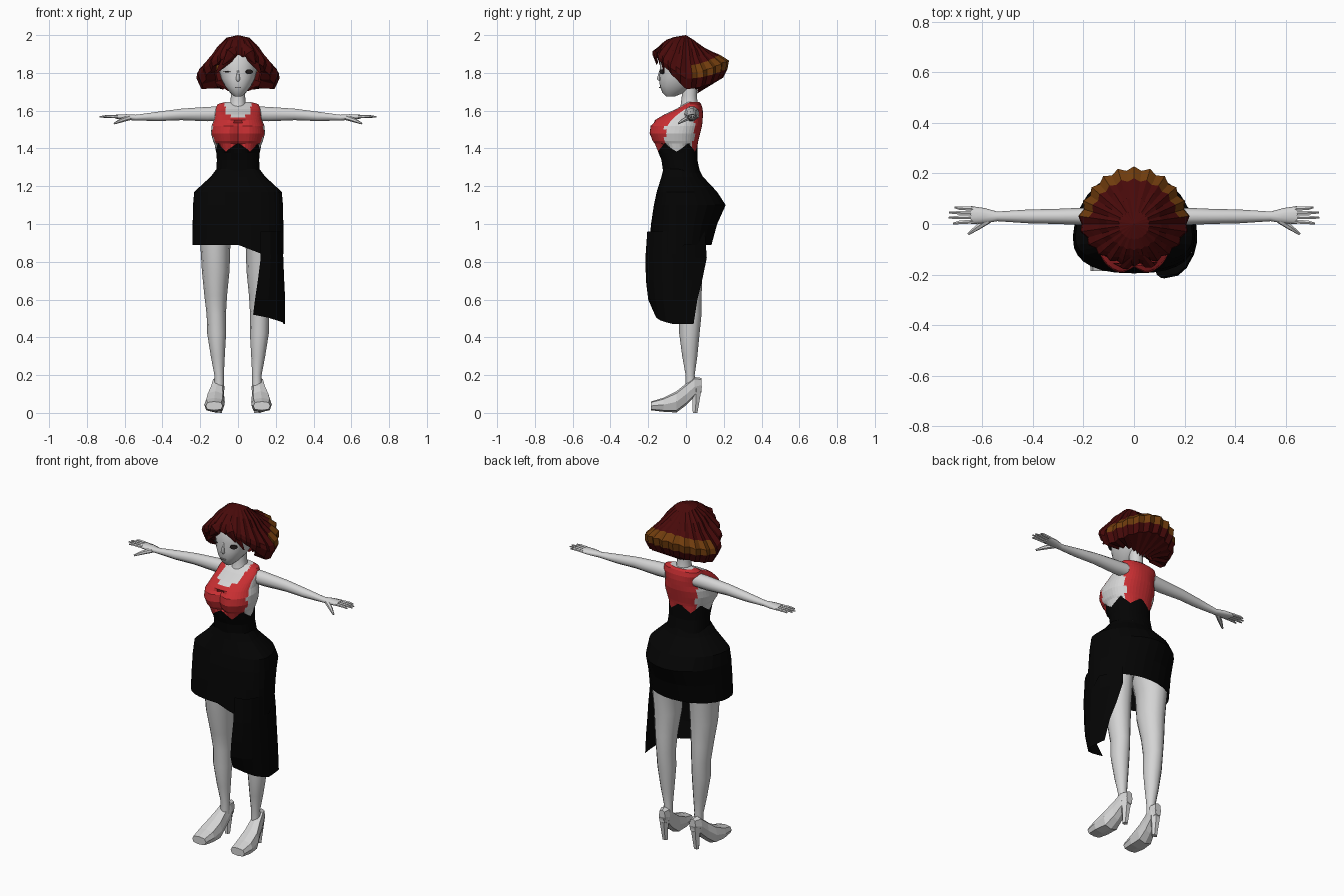
import bpy, bmesh, math
from mathutils import Vector as V

if "Cube" in bpy.data.objects:
    bpy.data.objects.remove(bpy.data.objects["Cube"])


def material(name, rgb):
    m = bpy.data.materials.new(name)
    m.diffuse_color = (*rgb, 1)
    m.use_nodes = True
    m.node_tree.nodes["Principled BSDF"].inputs["Base Color"].default_value = m.diffuse_color
    return m


SKIN = material("pale skin", (0.66, 0.66, 0.66))
RED = material("bright red cloth", (0.58, 0.028, 0.032))
BLACK = material("black cloth", (0.0012, 0.0012, 0.0012))
HAIR = material("dark red hair", (0.065, 0.003, 0.003))
TIPS = material("orange brown hair band", (0.16, 0.045, 0.004))
DARK = material("dark eye", (0.02, 0.015, 0.015))
LIP = material("grey lip", (0.38, 0.36, 0.36))


def oval(c, u, v, n=12, p=2.0):
    """Closed super-ellipse ring around c, spanned by half axes u and v."""
    pts = []
    for i in range(n):
        a = 2 * math.pi * i / n
        k, s = math.cos(a), math.sin(a)
        pts.append(V(c) + V(u) * math.copysign(abs(k) ** (2 / p), k)
                   + V(v) * math.copysign(abs(s) ** (2 / p), s))
    return pts


def loft(name, rings, mats, caps=(True, True), smooth=False, closed=True, rule=None):
    """Skin a list of rings; rule(centre, row, column) picks the material index."""
    bm = bmesh.new()
    rows = [[bm.verts.new(p) for p in r] for r in rings]
    n = len(rows[0])
    for j in range(len(rows) - 1):
        for i in range(n if closed else n - 1):
            k = (i + 1) % n
            f = bm.faces.new((rows[j][i], rows[j][k], rows[j + 1][k], rows[j + 1][i]))
            f.smooth = smooth
            if rule:
                f.material_index = rule(f.calc_center_median(), j, i)
    for on, row in zip(caps, (rows[0], rows[-1])):
        if on:
            bm.faces.new(row)
    bmesh.ops.remove_doubles(bm, verts=bm.verts, dist=0.0005)
    bmesh.ops.recalc_face_normals(bm, faces=bm.faces)
    me = bpy.data.meshes.new(name)
    bm.to_mesh(me)
    bm.free()
    for m in mats:
        me.materials.append(m)
    ob = bpy.data.objects.new(name, me)
    bpy.context.collection.objects.link(ob)
    return ob


def level(z, rx, yf, yb, n, p=2.0):
    """Horizontal ring from its half width and front/back y."""
    return oval((0, (yf + yb) / 2, z), (rx, 0, 0), (0, (yb - yf) / 2, 0), n, p)


def tube(name, path, mat, n=6, flat=1.0):
    """Tapering tube; path holds (x, y, z, radius)."""
    d = (V(path[-1][:3]) - V(path[0][:3])).normalized()
    u = d.cross(V((0, 1, 0))).normalized()
    w = d.cross(u)
    return loft(name, [oval(q[:3], u * q[3], w * q[3] * flat, n) for q in path], [mat])


# torso with bodice: red cloth, bare neckline and armholes, black waist
T = [(1.27, .115, -.12, .075), (1.34, .112, -.13, .06), (1.41, .117, -.16, .06),
     (1.44, .132, -.185, .065), (1.48, .143, -.2, .075), (1.52, .14, -.195, .085),
     (1.55, .128, -.165, .088), (1.58, .122, -.115, .09), (1.61, .12, -.05, .088),
     (1.635, .108, -.01, .08), (1.645, .07, .005, .07)]
fine = [T[0]]
for a, b in zip(T, T[1:]):
    fine += [tuple((p + q) / 2 for p, q in zip(a, b)), b]
rings = [level(z, rx, a, b, 48, 2.3) for z, rx, a, b in fine]
for r in rings:                                   # valley between the bust
    for q in r:
        if q.y < -.08 and abs(q.x) < .05 and 1.41 < q.z < 1.54:
            q.y += .03 * (1 - abs(q.x) / .05)
for i, q in enumerate(rings[4]):                  # zigzag edge of the bodice
    q.z += .011 * (abs((i + 4) % 8 - 4) - 2.4)


def bodice(c, j, i):
    if j < 4:
        return 2
    if c.y < .03 and c.z > 1.562 + 6 * c.x ** 2 and abs(c.x) < .07:
        return 0
    front = -.11 + 1.0 * max(0, c.z - 1.51)
    if abs(c.x) > .09 and front < c.y < .045 and c.z < 1.605:
        return 0
    return 1


loft("torso_and_bodice", rings, [SKIN, RED, BLACK], rule=bodice)

# skirt: open tube, rounder behind, hem dropping toward the long side
S = [(1.29, .115, -.12, .07), (1.25, .145, -.13, .09), (1.17, .232, -.155, .165),
     (1.10, .238, -.17, .21), (1.0, .24, -.185, .165), (.89, .242, -.195, .135)]
rings = []
for z, rx, yf, yb in S:
    m = -.05                                      # widest line lies forward
    front = oval((0, m, z), (rx, 0, 0), (0, m - yf, 0), 28, 2.5)
    back = oval((0, m, z), (rx, 0, 0), (0, yb - m, 0), 28, 2.0)
    rings.append(back[:14] + front[14:])
for q in rings[-1]:
    if q.y < -.05 and q.x > 0:
        q.z -= .05 * min(1, q.x / .13)
loft("skirt", rings, [BLACK], caps=(False, False))

# long drape hanging on one side, an open curved sheet
D = [(.96, .12, .236, -.205, .1), (.82, .12, .24, -.215, .11), (.7, .105, .245, -.212, .085),
     (.6, .09, .25, -.2, .06), (.5, .08, .25, -.165, .04)]
rings = []
for j, (z, x0, x1, yf, yb) in enumerate(D):
    row = []
    for k in range(8):
        t = k / 7
        a = math.pi / 2 * min(1, t / .6)
        x = x0 + (x1 - x0) * math.sin(a) ** .8
        y = yf + (-.06 - yf) * (1 - math.cos(a))
        if t > .6:                                # rear part curls inward
            e = (t - .6) / .4
            y = -.06 + (yb + .06) * e
            x -= (.075, .07, .05, .03, .01)[j] * e ** 1.6
        dz = (.02, .005, -.01, -.02, -.03, -.03, -.03, -.03)[k] if j == 4 else 0
        row.append(V((x, y, z + dz)))
    rings.append(row)
loft("skirt_drape", rings, [BLACK], caps=(False, False), closed=False)

# neck and head
loft("neck", [level(z, r, .015 - r, .02 + r, 12) for z, r in
              ((1.58, .06), (1.63, .043), (1.68, .037), (1.75, .04))], [SKIN], smooth=True)
H = [(1.675, .018, -.105, -.06), (1.695, .042, -.125, -.01), (1.73, .07, -.138, .04),
     (1.77, .09, -.142, .08), (1.82, .103, -.138, .105), (1.87, .104, -.138, .11),
     (1.92, .085, -.115, .09), (1.96, .04, -.05, .04)]
loft("head", [level(z, rx, a, b, 20, 2.2) for z, rx, a, b in H], [SKIN], smooth=True)
loft("nose", [level(z, rx, yf, -.12, 6) for z, rx, yf in
              ((1.755, .010, -.142), (1.768, .012, -.157), (1.82, .005, -.14))], [SKIN], smooth=True)


def plate(name, x, y, z, w, h, mat, turn=0.0):
    """Thin oval plate on the face, turned around z to follow the cheek."""
    u = V((math.cos(turn), math.sin(turn), 0))
    d = V((math.sin(turn), -math.cos(turn), 0)) * .004
    loft(name, [oval(V((x, y, z)) + d * k, u * w, (0, 0, h), 10) for k in (-1, 1)], [mat])


plate("left_eye", .06, -.127, 1.806, .021, .012, DARK, .45)
plate("right_eye", -.06, -.127, 1.806, .02, .003, DARK, -.45)
plate("mouth", 0, -.139, 1.722, .018, .003, LIP)

# hair: blended side, back and front profiles (radius, z), fluted into strands
SIDE = [(0, 2), (.06, 1.985), (.11, 1.93), (.14, 1.88), (.175, 1.84), (.21, 1.80),
        (.215, 1.77), (.19, 1.715), (.11, 1.72)]
BACK = [(0, 2), (.05, 1.965), (.10, 1.93), (.14, 1.91), (.175, 1.895), (.22, 1.865),
        (.212, 1.82), (.19, 1.775), (.06, 1.69)]
FRONT = [(0, 2), (.06, 1.99), (.10, 1.975), (.125, 1.955), (.145, 1.935), (.155, 1.92),
         (.16, 1.905), (.162, 1.895), (.163, 1.885)]
rings = []
N = 44
for j in range(9):
    row = []
    for i in range(N):
        a = 2 * math.pi * i / N
        s = math.sin(a)
        w = s * s if s > 0 else -s
        end = BACK if s > 0 else FRONT
        r = SIDE[j][0] * (1 - w) + end[j][0] * w
        z = SIDE[j][1] * (1 - w) + end[j][1] * w
        r *= 1 + (.035 if i % 2 else -.035)
        if j == 8:
            z += .015 * (i % 2)
        row.append(V((r * math.cos(a), r * s, z)))
    rings.append(row)
loft("hair", rings, [HAIR, TIPS], caps=(False, False),
     rule=lambda c, j, i: int(j in (4, 5) and c.y > .02))
# swept fringe locks
for k, (x, y, z) in enumerate([(-.115, -.125, 1.80), (-.08, -.155, 1.845),
                               (.09, -.15, 1.85), (.12, -.115, 1.80)]):
    tube(f"fringe_lock_{k}", [(.02, -.11, 1.955, .012), (.01 + x * .55, y - .012, (z + 1.96) / 2, .03),
                              (x, y, z, .004)], HAIR, flat=.4)

for side, s in (("left", 1), ("right", -1)):
    # arm and palm
    A = [(.09, .03, 1.585, .04, .04), (.16, .03, 1.582, .036, .04), (.3, .03, 1.58, .03, .032),
         (.42, .03, 1.57, .027, .026), (.54, .03, 1.563, .019, .016), (.59, .033, 1.566, .03, .016),
         (.645, .035, 1.568, .036, .011)]
    loft(side + "_arm", [oval((s * x, y, z), (0, a, 0), (0, 0, b), 10) for x, y, z, a, b in A],
         [SKIN], smooth=True)
    # fingers and thumb
    for k, (y0, y1, x1) in enumerate([(.01, .002, .715), (.027, .025, .733),
                                      (.044, .045, .73), (.06, .066, .71)]):
        tube(f"{side}_finger_{k}", [(s * .635, y0, 1.568, .009), (s * .69, (y0 + y1) / 2, 1.57, .008),
                                    (s * x1, y1, 1.567, .004)], SKIN)
    tube(side + "_thumb", [(s * .575, .015, 1.563, .014), (s * .62, -.015, 1.548, .011),
                           (s * .655, -.04, 1.532, .005)], SKIN)
    # leg
    L = [(1.0, .11, 0, .1, .11), (.9, .12, 0, .08, .1), (.75, .118, 0, .073, .085),
         (.62, .118, .015, .06, .068), (.52, .115, .022, .051, .06), (.42, .113, .018, .05, .054),
         (.3, .107, .02, .037, .04), (.2, .1, .022, .025, .024), (.11, .1, .025, .026, .03)]
    loft(side + "_leg", [oval((s * x, y, z), (a, 0, 0), (0, b, 0), 12) for z, x, y, a, b in L],
         [SKIN], smooth=True)
    # high-heeled shoe
    F = [(-.185, .126, .014, .06, .045), (-.12, .125, .006, .08, .054), (-.05, .12, .002, .115, .05),
         (.0, .112, .04, .155, .038), (.045, .105, .085, .19, .033), (.082, .1, .11, .185, .02)]
    loft(side + "_shoe", [oval((s * x, y, (lo + hi) / 2), (w, 0, 0), (0, 0, (hi - lo) / 2), 8, 3)
                          for y, x, lo, hi, w in F], [SKIN])
    loft(side + "_heel", [oval((s * x, y, z), (a, 0, 0), (0, b, 0), 6) for z, x, y, a, b in
                          ((.14, .103, .055, .03, .034), (.06, .103, .053, .022, .021),
                           (0, .103, .048, .017, .014))], [SKIN])
